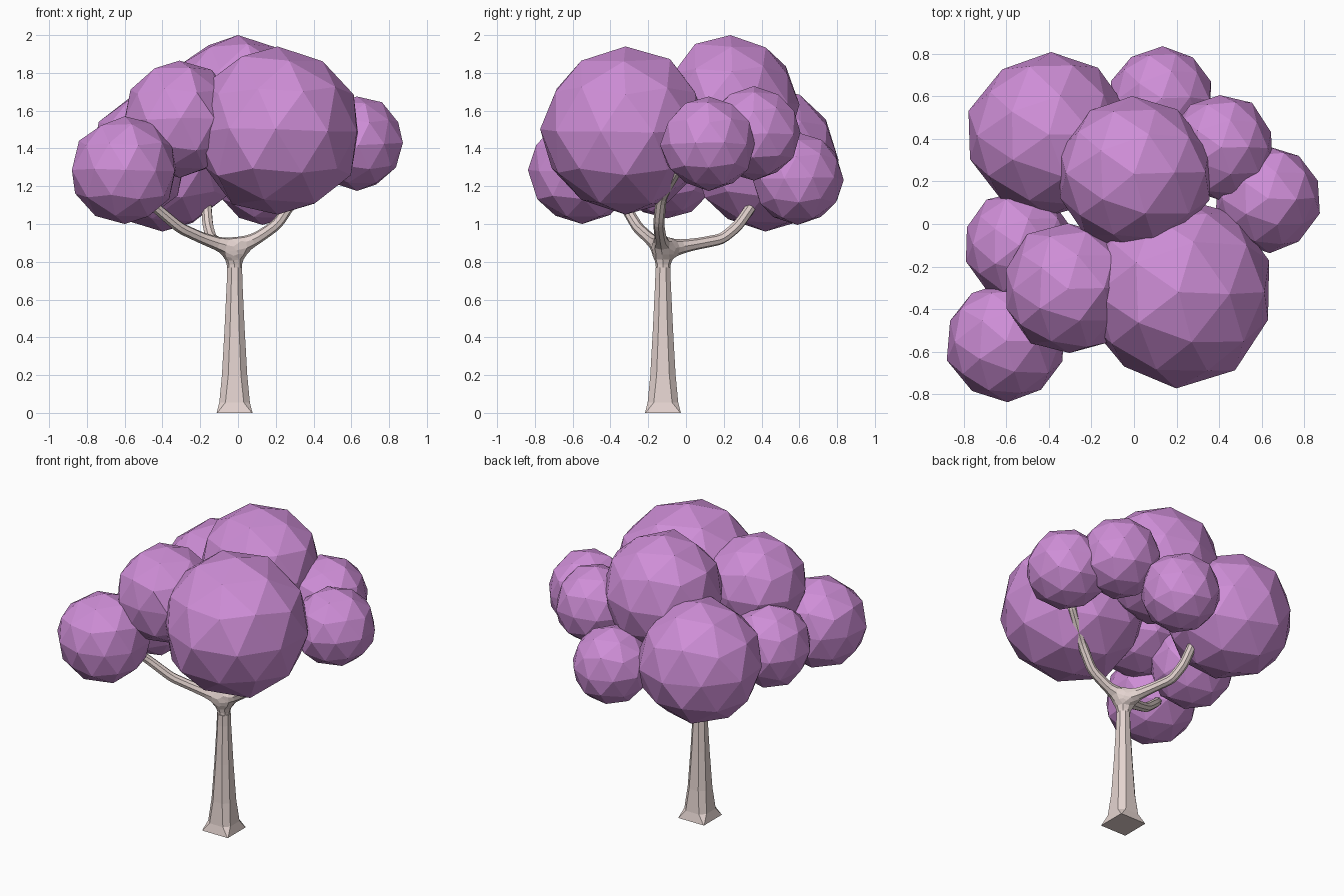
import bpy, bmesh, random
from mathutils import Vector

if "Cube" in bpy.data.objects:
    bpy.data.objects.remove(bpy.data.objects["Cube"])

random.seed(4)


def material(name, rgb):
    m = bpy.data.materials.new(name)
    m.diffuse_color = (*rgb, 1)
    m.use_nodes = True
    m.node_tree.nodes["Principled BSDF"].inputs["Base Color"].default_value = m.diffuse_color
    return m


leaf_mat = material("purple_leaves", (0.62, 0.27, 0.68))
bark_mat = material("pale_bark", (0.78, 0.66, 0.63))


def add_object(name, me, mat):
    me.materials.append(mat)
    ob = bpy.data.objects.new(name, me)
    bpy.context.collection.objects.link(ob)
    return ob


def add_bmesh(name, bm, mat):
    bmesh.ops.recalc_face_normals(bm, faces=bm.faces)
    me = bpy.data.meshes.new(name)
    bm.to_mesh(me)
    bm.free()
    return add_object(name, me, mat)


# Trunk: square flared foot turning octagonal (z, half_width, corner chamfer)
X, Y = -0.018, -0.122
bm = bmesh.new()
rings = []
for z, r, chamfer in [(0, 0.095, 0.03), (0.055, 0.081, 0.40), (0.2, 0.067, 0.5),
                      (0.45, 0.053, 0.55), (0.70, 0.041, 0.58), (0.77, 0.040, 0.58)]:
    k = r * (1 - chamfer)
    prof = [(r, -k), (r, k), (k, r), (-k, r), (-r, k), (-r, -k), (-k, -r), (k, -r)]
    rings.append([bm.verts.new((X + a, Y + b, z)) for a, b in prof])
for a, b in zip(rings, rings[1:]):
    for j in range(8):
        bm.faces.new((a[j], a[(j + 1) % 8], b[(j + 1) % 8], b[j]))
bm.faces.new(rings[0])
bm.faces.new(rings[-1])
add_bmesh("trunk", bm, bark_mat)

# Fork and three branches: a skinned skeleton, so the joint blends (x, y, z, radius)
nodes = [(X, Y, 0.66, 0.040), (X, Y, 0.76, 0.040), (X, Y, 0.865, 0.048)]
edges = [(0, 1), (1, 2)]
branches = [
    [(-0.19, -0.195, 0.925, 0.033), (-0.31, -0.255, 0.98, 0.032),
     (-0.44, -0.32, 1.09, 0.030), (-0.55, -0.42, 1.20, 0.028)],
    [(0.11, -0.135, 0.93, 0.034), (0.21, -0.145, 1.00, 0.032),
     (0.30, -0.13, 1.14, 0.031), (0.47, -0.03, 1.31, 0.028)],
    [(-0.09, 0.06, 0.895, 0.033), (-0.14, 0.19, 0.92, 0.032),
     (-0.16, 0.275, 0.99, 0.032), (-0.17, 0.375, 1.135, 0.030)],
]
for path in branches:
    prev = 2
    for node in path:
        nodes.append(node)
        edges.append((prev, len(nodes) - 1))
        prev = len(nodes) - 1
me = bpy.data.meshes.new("branches")
me.from_pydata([n[:3] for n in nodes], edges, [])
fork = add_object("branches", me, bark_mat)
fork.modifiers.new("skin", 'SKIN')
if not me.skin_vertices:
    bpy.context.view_layer.objects.active = fork
    bpy.ops.mesh.customdata_skin_add()
for i, sv in enumerate(me.skin_vertices[0].data):
    sv.radius = (nodes[i][3], nodes[i][3])
    sv.use_root = i == 0
sub = fork.modifiers.new("round", 'SUBSURF')
sub.levels = sub.render_levels = 1

# Foliage clumps: faceted balls (x, y, z, radius)
clumps = {
    "front_clump": (0.21, -0.32, 1.495, 0.445),
    "top_clump": (0.0, 0.235, 1.635, 0.365),
    "back_left_clump": (-0.40, 0.42, 1.345, 0.385),
    "back_clump": (0.13, 0.59, 1.24, 0.245),
    "back_right_clump": (0.41, 0.36, 1.48, 0.25),
    "right_clump": (0.63, 0.12, 1.425, 0.25),
    "upper_left_clump": (-0.31, -0.305, 1.555, 0.31),
    "front_left_clump": (-0.60, -0.55, 1.285, 0.285),
    "left_clump": (-0.54, -0.10, 1.29, 0.26),
}
for name, (x, y, z, r) in clumps.items():
    bm = bmesh.new()
    bmesh.ops.create_icosphere(bm, subdivisions=2, radius=r)
    # Slight unevenness, keeping the top and bottom points in place
    for v in bm.verts:
        if abs(v.co.z) < 0.95 * r:
            v.co += Vector([random.uniform(-0.03, 0.03) * r for _ in range(3)])
    add_bmesh(name, bm, leaf_mat).location = (x, y, z)
